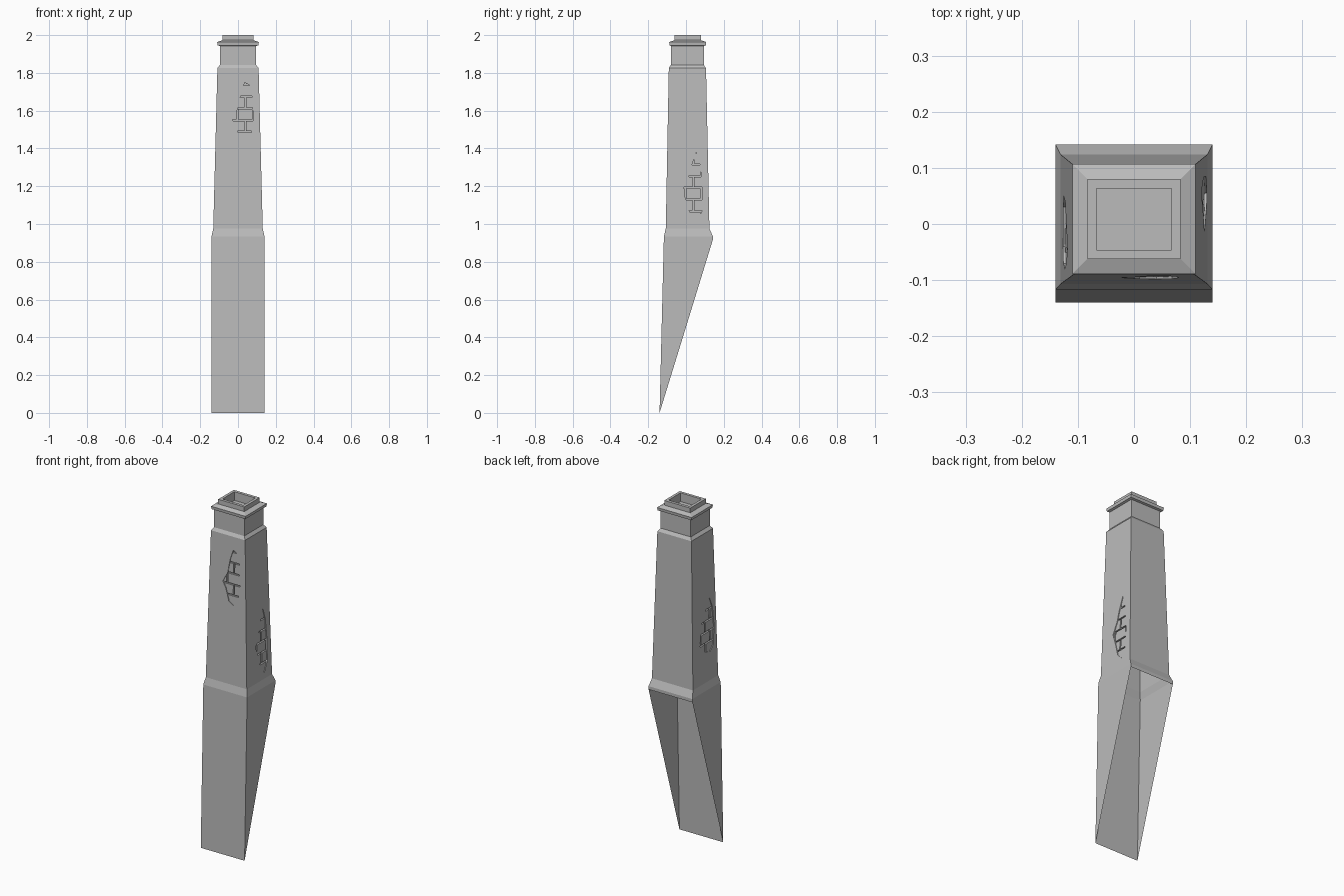
import bpy, bmesh
from mathutils import Vector

cube = bpy.data.objects.get("Cube")
if cube:
    bpy.data.objects.remove(cube)

grey = bpy.data.materials.new("plaster grey")
grey.use_nodes = True
colour = (0.5, 0.5, 0.5, 1)
grey.diffuse_color = colour
grey.node_tree.nodes["Principled BSDF"].inputs["Base Color"].default_value = colour

# Rectangular rings, bottom to top: height, half width, front y, back y
RINGS = [
    (0.00, 0.14, -0.14, 0.14),
    (0.935, 0.14, -0.117, 0.142),
    (0.976, 0.131, -0.107, 0.124),
    (1.825, 0.109, -0.091, 0.106),
    (1.842, 0.096, -0.08, 0.094),
    (1.942, 0.096, -0.08, 0.094),
    (1.946, 0.108, -0.087, 0.105),
    (1.963, 0.11, -0.089, 0.107),
    (1.973, 0.083, -0.062, 0.08),
    (2.00, 0.083, -0.062, 0.08),
    (2.00, 0.067, -0.046, 0.063),
    (1.95, 0.067, -0.046, 0.063),
]
LOW, HIGH = RINGS[2], RINGS[3]      # the tall tapered walls
RECESS, BRICK = 0.014, 0.010

# Broken plaster outlines: (position across the wall, height)
PATCHES = {
    "front": [(0.035, 1.75), (0.06, 1.735), (0.075, 1.68), (0.08, 1.55), (0.068, 1.46),
              (0.04, 1.43), (0.01, 1.45), (-0.01, 1.52), (-0.03, 1.555), (0.0, 1.61), (0.015, 1.69)],
    "left": [(0.055, 1.38), (0.075, 1.31), (0.085, 1.2), (0.085, 1.07), (0.055, 1.01),
             (0.025, 1.04), (0.0, 1.13), (-0.018, 1.18), (0.012, 1.24), (0.03, 1.31)],
    "right": [(-0.045, 1.445), (-0.07, 1.38), (-0.08, 1.27), (-0.07, 1.17), (-0.04, 1.137),
              (0.03, 1.16), (0.05, 1.2), (0.04, 1.3), (0.0, 1.37), (-0.03, 1.43)],
}
WALLS = ("front", "left", "back", "right")


def place(side, u, z, depth=0):
    """Point on a tapered wall, pushed inward by depth."""
    t = (z - LOW[0]) / (HIGH[0] - LOW[0])
    half, front, back = (a + (b - a) * t for a, b in zip(LOW[1:], HIGH[1:]))
    return Vector({"front": (u, front + depth, z), "back": (u, back - depth, z),
                   "left": (half - depth, u, z), "right": (depth - half, u, z)}[side])


def finish(bm, name):
    bmesh.ops.recalc_face_normals(bm, faces=bm.faces)
    mesh = bpy.data.meshes.new(name)
    bm.to_mesh(mesh)
    bm.free()
    mesh.materials.append(grey)
    obj = bpy.data.objects.new(name, mesh)
    bpy.context.collection.objects.link(obj)
    return obj


def loop_edges(bm, verts):
    edges = []
    for a, b in zip(verts, verts[1:] + verts[:1]):
        edges.append(bm.edges.get((a, b)) or bm.edges.new((a, b)))
    return edges


def build_stack():
    bm = bmesh.new()
    rings = [[bm.verts.new(p) for p in ((-w, f, z), (w, f, z), (w, b, z), (-w, b, z))]
             for z, w, f, b in RINGS]
    for level, (low, high) in enumerate(zip(rings, rings[1:])):
        for i, side in enumerate(WALLS):
            j = (i + 1) % 4
            corners = [low[i], low[j], high[j], high[i]]
            if level != 2 or side not in PATCHES:
                bm.faces.new(corners)
                continue
            # wall with an irregular recess where the plaster has fallen off
            hole = [bm.verts.new(place(side, u, z)) for u, z in PATCHES[side]]
            inner = [bm.verts.new(place(side, u, z, RECESS)) for u, z in PATCHES[side]]
            edges = loop_edges(bm, corners) + loop_edges(bm, hole)
            bmesh.ops.triangle_fill(bm, edges=edges, use_beauty=True)
            for k in range(len(hole)):
                n = (k + 1) % len(hole)
                bm.faces.new((hole[k], hole[n], inner[n], inner[k]))
            bm.faces.new(inner)
    bm.faces.new(rings[-1])          # floor of the flue opening
    # slanted open foot that follows the roof
    run, rise = 0.28, 0.91
    bmesh.ops.bisect_plane(bm, geom=bm.verts[:] + bm.edges[:] + bm.faces[:],
                           plane_co=(0, -0.14, 0), plane_no=(0, rise, -run), clear_outer=True)
    return finish(bm, "chimney_stack")


def clipped_brick(outline, u0, u1, z0, z1):
    """Part of one brick that lies inside the outline."""
    bm = bmesh.new()
    bm.faces.new([bm.verts.new((u, z, 0)) for u, z in outline])
    for co, no in (((u0, 0, 0), (-1, 0, 0)), ((u1, 0, 0), (1, 0, 0)),
                   ((0, z0, 0), (0, -1, 0)), ((0, z1, 0), (0, 1, 0))):
        bmesh.ops.bisect_plane(bm, geom=bm.verts[:] + bm.edges[:] + bm.faces[:],
                               plane_co=co, plane_no=no, clear_outer=True)
    polygons = [[v.co.copy() for v in f.verts] for f in bm.faces if f.calc_area() > 1e-5]
    bm.free()
    return polygons


def build_bricks(side, outline):
    bm = bmesh.new()
    length, height, gap = 0.085, 0.062, 0.008
    bottom = min(z for u, z in outline)
    for row in range(6):
        z = bottom + row * height
        for col in range(-3, 3):
            u = (col + 0.5 * (row % 2)) * length
            for poly in clipped_brick(outline, u, u + length - gap, z, z + height - gap):
                base = [bm.verts.new(place(side, p.x, p.y, RECESS)) for p in poly]
                top = [bm.verts.new(place(side, p.x, p.y, RECESS - BRICK)) for p in poly]
                bm.faces.new(top)
                for k in range(len(poly)):
                    n = (k + 1) % len(poly)
                    bm.faces.new((base[k], base[n], top[n], top[k]))
    return finish(bm, side + "_exposed_bricks")


build_stack()
for side, outline in PATCHES.items():
    build_bricks(side, outline)
